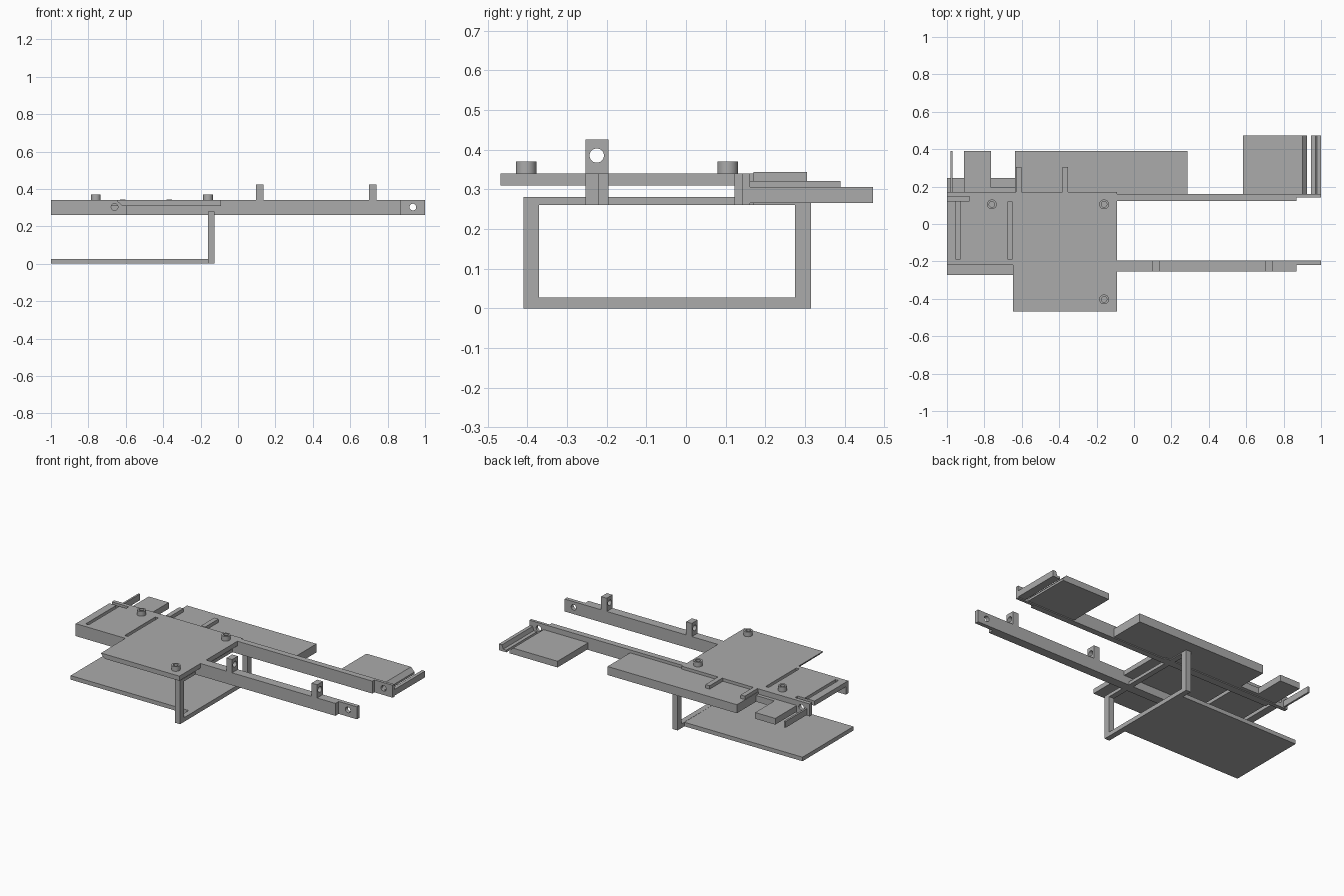
import bpy
import bmesh
from mathutils import Matrix, Vector

if "Cube" in bpy.data.objects:
    bpy.data.objects.remove(bpy.data.objects["Cube"], do_unlink=True)

GREY = (0.41, 0.41, 0.41, 1)
mat = bpy.data.materials.new("plain grey")
mat.use_nodes = True
mat.diffuse_color = GREY
mat.node_tree.nodes["Principled BSDF"].inputs["Base Color"].default_value = GREY


def finish(name, bm):
    bmesh.ops.recalc_face_normals(bm, faces=bm.faces)
    mesh = bpy.data.meshes.new(name)
    bm.to_mesh(mesh)
    bm.free()
    mesh.materials.append(mat)
    ob = bpy.data.objects.new(name, mesh)
    bpy.context.collection.objects.link(ob)
    return ob


def prism(name, points, low, high, axis="z"):
    """Extrude an outline: (x, y) along z, or (x, z) along y."""
    bm = bmesh.new()
    place = (lambda a, b, c: (a, b, c)) if axis == "z" else (lambda a, b, c: (a, c, b))
    face = bm.faces.new([bm.verts.new(place(a, b, low)) for a, b in points])
    moved = bmesh.ops.extrude_face_region(bm, geom=[face])["geom"]
    shift = Vector(place(0, 0, high - low))
    bmesh.ops.translate(bm, verts=[v for v in moved if isinstance(v, bmesh.types.BMVert)], vec=shift)
    return finish(name, bm)


def box(name, x, y, z):
    return prism(name, [(x[0], y[0]), (x[1], y[0]), (x[1], y[1]), (x[0], y[1])], *z)


def rod(name, centre, radius, length, axis="z"):
    bm = bmesh.new()
    bmesh.ops.create_cone(bm, cap_ends=True, segments=32, radius1=radius, radius2=radius, depth=length)
    turn = {"x": Matrix.Rotation(1.5708, 4, "Y"), "y": Matrix.Rotation(1.5708, 4, "X"), "z": Matrix()}[axis]
    bmesh.ops.transform(bm, matrix=Matrix.Translation(centre) @ turn, verts=bm.verts)
    return finish(name, bm)


def cut(target, *cutters):
    """Subtract each cutter, then remove it."""
    for cutter in cutters:
        mod = target.modifiers.new("cut", "BOOLEAN")
        mod.operation, mod.solver, mod.object = "DIFFERENCE", "EXACT", cutter
        graph = bpy.context.evaluated_depsgraph_get()
        mesh = bpy.data.meshes.new_from_object(target.evaluated_get(graph))
        target.modifiers.clear()
        target.data = mesh
        bpy.data.objects.remove(cutter, do_unlink=True)


RAIL_Z = (0.26, 0.34)
DECK_Z = (0.31, 0.34)
HOLE_Z = 0.303

# Long rails with thinned, drilled tips
front_rail = prism("front_rail", [(-1, -0.22), (-0.6, -0.22), (-0.6, -0.253), (0.87, -0.253),
                                  (0.87, -0.22), (1, -0.22), (1, -0.195), (-1, -0.195)], *RAIL_Z)
cut(front_rail, *[rod("hole", (x, -0.22, HOLE_Z), 0.018, 0.2, "y") for x in (-0.66, 0.935)])
back_rail = prism("back_rail", [(-1, 0.147), (-0.88, 0.147), (-0.88, 0.122), (0.87, 0.122),
                                (0.87, 0.143), (1, 0.143), (1, 0.161), (-0.09, 0.161),
                                (-0.09, 0.172), (-1, 0.172)], *RAIL_Z)
cut(back_rail, *[rod("hole", (x, 0.15, HOLE_Z), 0.018, 0.2, "y") for x in (-0.94, 0.935)])

# Drilled lugs on the front rail
for i, x in enumerate((0.115, 0.72)):
    lug = box(f"rail_lug_{i + 1}", (x - 0.02, x + 0.02), (-0.253, -0.195), (0.34, 0.425))
    cut(lug, rod("hole", (x, -0.225, 0.385), 0.018, 0.2, "x"))

# Deck between the rails, with two slots
deck = box("deck", (-1, -0.09), (-0.195, 0.122), DECK_Z)
cut(deck, *[box("slot", (x - 0.011, x + 0.011), (-0.19, 0.121), (0.2, 0.5)) for x in (-0.94, -0.662)])

# Front wing of the deck with an undercut end
prism("front_wing", [(-0.647, 0.34), (-0.647, 0.335), (-0.62, 0.31), (-0.09, 0.31), (-0.09, 0.34)],
      -0.467, -0.195, "y")

# Hollow pegs
for i, (x, y) in enumerate(((-0.76, 0.105), (-0.16, 0.105), (-0.16, -0.403))):
    peg = rod(f"peg_{i + 1}", (x, y, 0.354), 0.026, 0.032)
    cut(peg, rod("bore", (x, y, 0.37), 0.015, 0.05))
    bpy.ops.object.select_all(action="DESELECT")
    bpy.context.view_layer.objects.active = peg
    peg.select_set(True)
    bpy.ops.object.shade_smooth_by_angle()

# Lower tray and its hanging frame
box("lower_plate", (-1, -0.16), (-0.272, 0.245), (0, 0.026))
FRAME_X = (-0.16, -0.125)
frame = box("hanging_frame", FRAME_X, (-0.41, 0.315), (0, 0.28))
cut(frame, box("opening", (-0.3, 0), (-0.37, 0.275), (0.027, 0.26)))

# Shelves behind the back rail
box("middle_shelf", (-0.635, 0.285), (0.16, 0.39), (0.266, 0.321))
for i, x in enumerate((-0.617, -0.367)):
    box(f"shelf_ridge_{i + 1}", (x - 0.015, x + 0.015), (0.17, 0.305), (0.32, 0.343))
box("left_shelf", (-0.908, -0.765), (0.17, 0.39), (0.266, 0.306))
box("shelf_link", (-0.765, -0.635), (0.17, 0.195), (0.266, 0.306))
box("thin_fin", (-0.982, -0.97), (0.17, 0.39), (0.266, 0.306))

# Right shelf with a stepped lip and an angle strip beside it
prism("right_shelf", [(0.583, 0.266), (0.925, 0.266), (0.925, 0.28), (0.9, 0.306), (0.583, 0.306)],
      0.16, 0.472, "y")
prism("angle_strip", [(0.947, 0.266), (1, 0.266), (1, 0.306), (0.978, 0.306), (0.97, 0.28), (0.947, 0.28)],
      0.16, 0.472, "y")
